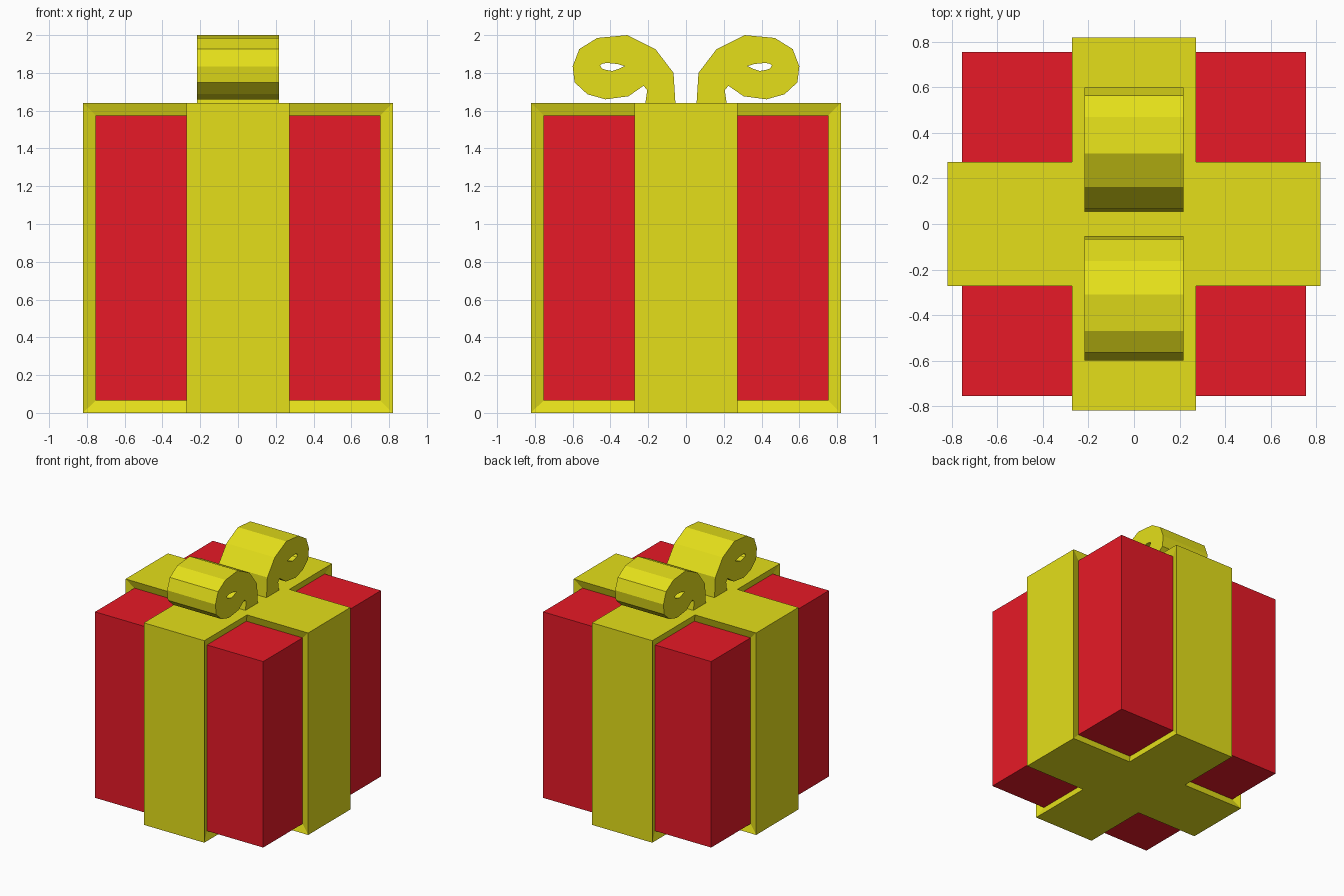
import bpy, bmesh
from mathutils import Vector

if "Cube" in bpy.data.objects:
    bpy.data.objects.remove(bpy.data.objects["Cube"])

BOX, RIBBON = 0.755, 0.82      # half sizes
BAND = 0.25                    # half width of the ribbon where it meets the box
BOW = 0.217                    # half width of the bow loops


def material(name, color):
    mat = bpy.data.materials.new(name)
    mat.diffuse_color = color
    mat.use_nodes = True
    mat.node_tree.nodes["Principled BSDF"].inputs["Base Color"].default_value = mat.diffuse_color
    return mat


def add_object(name, bm, mat, z=0.0):
    bmesh.ops.recalc_face_normals(bm, faces=bm.faces)
    mesh = bpy.data.meshes.new(name)
    bm.to_mesh(mesh)
    bm.free()
    mesh.materials.append(mat)
    obj = bpy.data.objects.new(name, mesh)
    obj.location.z = z
    bpy.context.collection.objects.link(obj)
    return obj


red = material("red_paper", (0.8, 0.01, 0.02, 1))
yellow = material("yellow_ribbon", (0.78, 0.74, 0.01, 1))

# Box
bm = bmesh.new()
bmesh.ops.create_cube(bm, size=2 * BOX)
add_object("gift_box", bm, red, RIBBON)

# Ribbon: crossed bands cut from the box surface, extruded by scaling outwards
bm = bmesh.new()
bmesh.ops.create_cube(bm, size=2 * BOX)
for axis in (Vector((1, 0, 0)), Vector((0, 1, 0))):
    for side in (-BAND, BAND):
        bmesh.ops.bisect_plane(bm, geom=bm.verts[:] + bm.edges[:] + bm.faces[:],
                               plane_co=axis * side, plane_no=axis)
corners = []
for f in bm.faces:
    c = f.calc_center_median()
    if min(abs(c.x), abs(c.y)) > BAND:
        corners.append(f)
bmesh.ops.delete(bm, geom=corners, context='FACES')
outer = bmesh.ops.extrude_face_region(bm, geom=bm.faces[:])["geom"]
bmesh.ops.scale(bm, vec=(RIBBON / BOX,) * 3,
                verts=[g for g in outer if isinstance(g, bmesh.types.BMVert)])
add_object("ribbon", bm, yellow, RIBBON)

# Bow: curled strip given as (outer, inner) points in the y-z plane, mirrored
sections = [
    ((.056, 1.64), (.215, 1.64)), ((.066, 1.80), (.205, 1.71)),
    ((.162, 1.926), (.325, 1.836)), ((.31, 2.0), (.363, 1.847)),
    ((.47, 1.985), (.42, 1.853)), ((.565, 1.926), (.445, 1.848)),
    ((.60, 1.835), (.455, 1.838)), ((.59, 1.75), (.443, 1.822)),
    ((.522, 1.687), (.42, 1.815)), ((.427, 1.66), (.39, 1.81)),
    ((.305, 1.676), (.36, 1.82)), ((.22, 1.735), (.325, 1.836)),
]
bm = bmesh.new()
rings = [[bm.verts.new((x, *p)) for x, p in
          ((-BOW, o), (BOW, o), (BOW, i), (-BOW, i))] for o, i in sections]
for a, b in zip(rings, rings[1:]):
    for k in range(4):
        n = (k + 1) % 4
        bm.faces.new((a[k], a[n], b[n], b[k]))
bm.faces.new(rings[0])
bm.faces.new(rings[-1])
bow = add_object("bow_loops", bm, yellow)
mirror = bow.modifiers.new("mirror", 'MIRROR')
mirror.use_axis = (False, True, False)
mirror.use_mirror_merge = False
